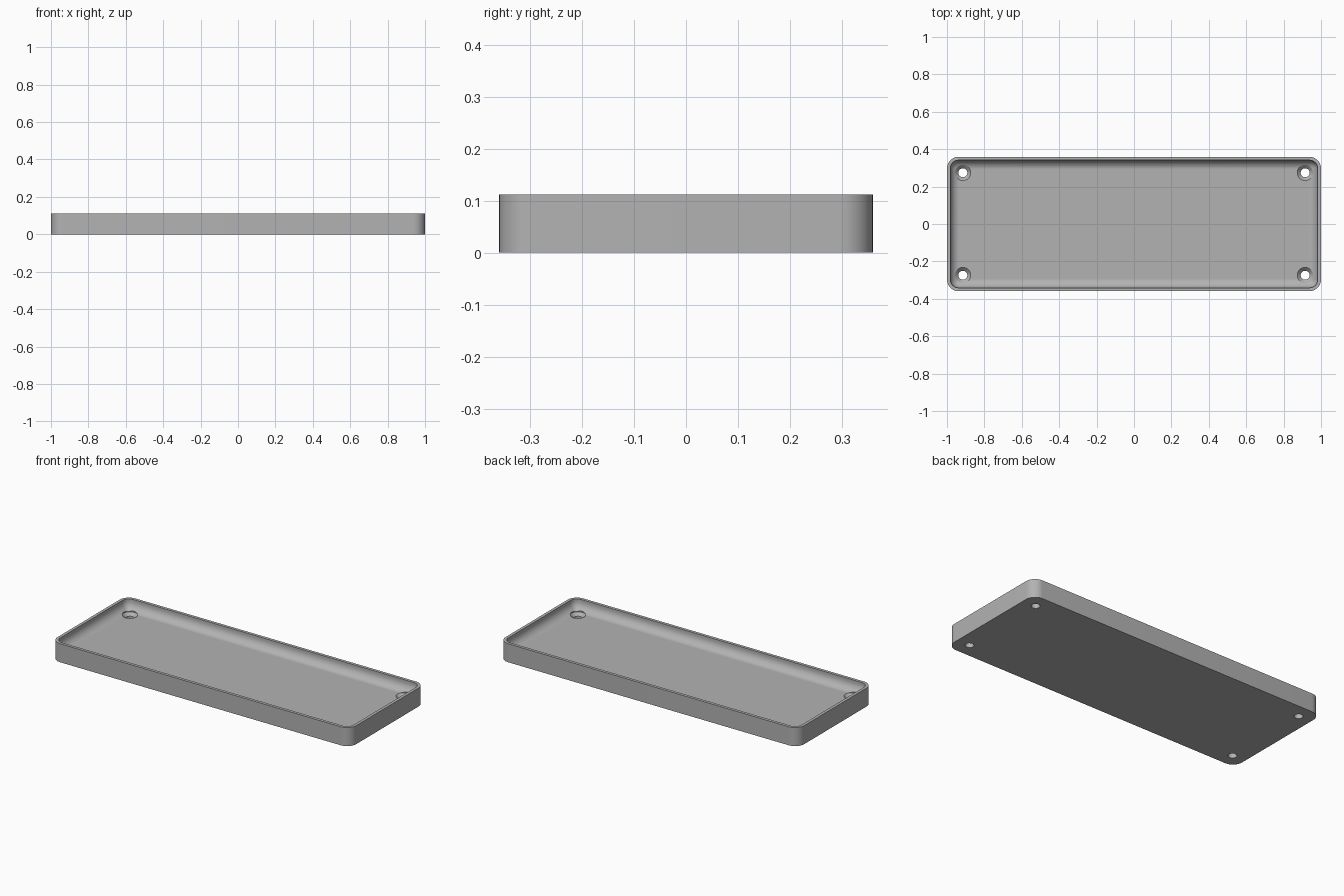
import bpy, bmesh, math

cube = bpy.data.objects.get("Cube")
if cube:
    bpy.data.objects.remove(cube, do_unlink=True)

HALF_X, HALF_Y, HEIGHT = 1.0, 0.359, 0.112
CORNER, WALL, FLOOR, FILLET = 0.062, 0.018, 0.05, 0.05
STEPS = 10

grey = bpy.data.materials.new("plain grey")
grey.use_nodes = True
grey.diffuse_color = (0.45, 0.45, 0.45, 1)
grey.node_tree.nodes["Principled BSDF"].inputs["Base Color"].default_value = grey.diffuse_color


def make_object(name, bm):
    bmesh.ops.recalc_face_normals(bm, faces=bm.faces)
    mesh = bpy.data.meshes.new(name)
    bm.to_mesh(mesh)
    bm.free()
    mesh.materials.append(grey)
    obj = bpy.data.objects.new(name, mesh)
    bpy.context.collection.objects.link(obj)
    return obj


def loft(name, rings):
    """Skin equal-length rings of points and cap both ends."""
    bm = bmesh.new()
    loops = [[bm.verts.new(p) for p in ring] for ring in rings]
    n = len(loops[0])
    for a, b in zip(loops, loops[1:]):
        for i in range(n):
            j = (i + 1) % n
            bm.faces.new((a[i], a[j], b[j], b[i]))
    bm.faces.new(loops[0])
    bm.faces.new(loops[-1])
    return make_object(name, bm)


def rounded_rect(inset, z):
    r = max(CORNER - inset, 0.006)
    cx, cy = HALF_X - inset - r, HALF_Y - inset - r
    points = []
    for q, (sx, sy) in enumerate(((1, 1), (-1, 1), (-1, -1), (1, -1))):
        for k in range(STEPS + 1):
            a = math.pi / 2 * (q + k / STEPS)
            points.append((sx * cx + r * math.cos(a), sy * cy + r * math.sin(a), z))
    return points


def circle(x, y, r, z, n=32):
    return [(x + r * math.cos(2 * math.pi * i / n),
             y + r * math.sin(2 * math.pi * i / n), z) for i in range(n)]


# Tray: outer wall, flat rim, inner wall, concave fillet and floor
profile = [(0, 0), (0, HEIGHT), (WALL, HEIGHT)]
for k in range(STEPS + 1):
    a = math.pi / 2 * k / STEPS
    profile.append((WALL + FILLET * (1 - math.cos(a)),
                    FLOOR + FILLET * (1 - math.sin(a))))
tray = loft("tray", [rounded_rect(inset, z) for inset, z in profile])

# Countersunk screw holes in the four corners
for sx in (-1, 1):
    for sy in (-1, 1):
        x, y = sx * 0.915, sy * 0.274
        cutter = loft("screw_hole_cutter", [
            circle(x, y, 0.024, -0.05), circle(x, y, 0.024, 0.032),
            circle(x, y, 0.042, FLOOR), circle(x, y, 0.042, 0.2)])
        cutter.hide_render = True
        cutter.hide_set(True)
        cut = tray.modifiers.new("screw_hole", "BOOLEAN")
        cut.operation = "DIFFERENCE"
        cut.solver = "EXACT"
        cut.object = cutter

# Apply the cuts, then remove the cutters
bpy.context.view_layer.update()
evaluated = tray.evaluated_get(bpy.context.evaluated_depsgraph_get())
result = bpy.data.meshes.new_from_object(evaluated)
tray.modifiers.clear()
tray.data = result
for obj in list(bpy.data.objects):
    if obj.name.startswith("screw_hole_cutter"):
        bpy.data.objects.remove(obj, do_unlink=True)

# Smooth shading with sharp edges kept
bpy.ops.object.select_all(action="DESELECT")
tray.select_set(True)
bpy.context.view_layer.objects.active = tray
bpy.ops.object.shade_smooth_by_angle(angle=math.radians(30))
